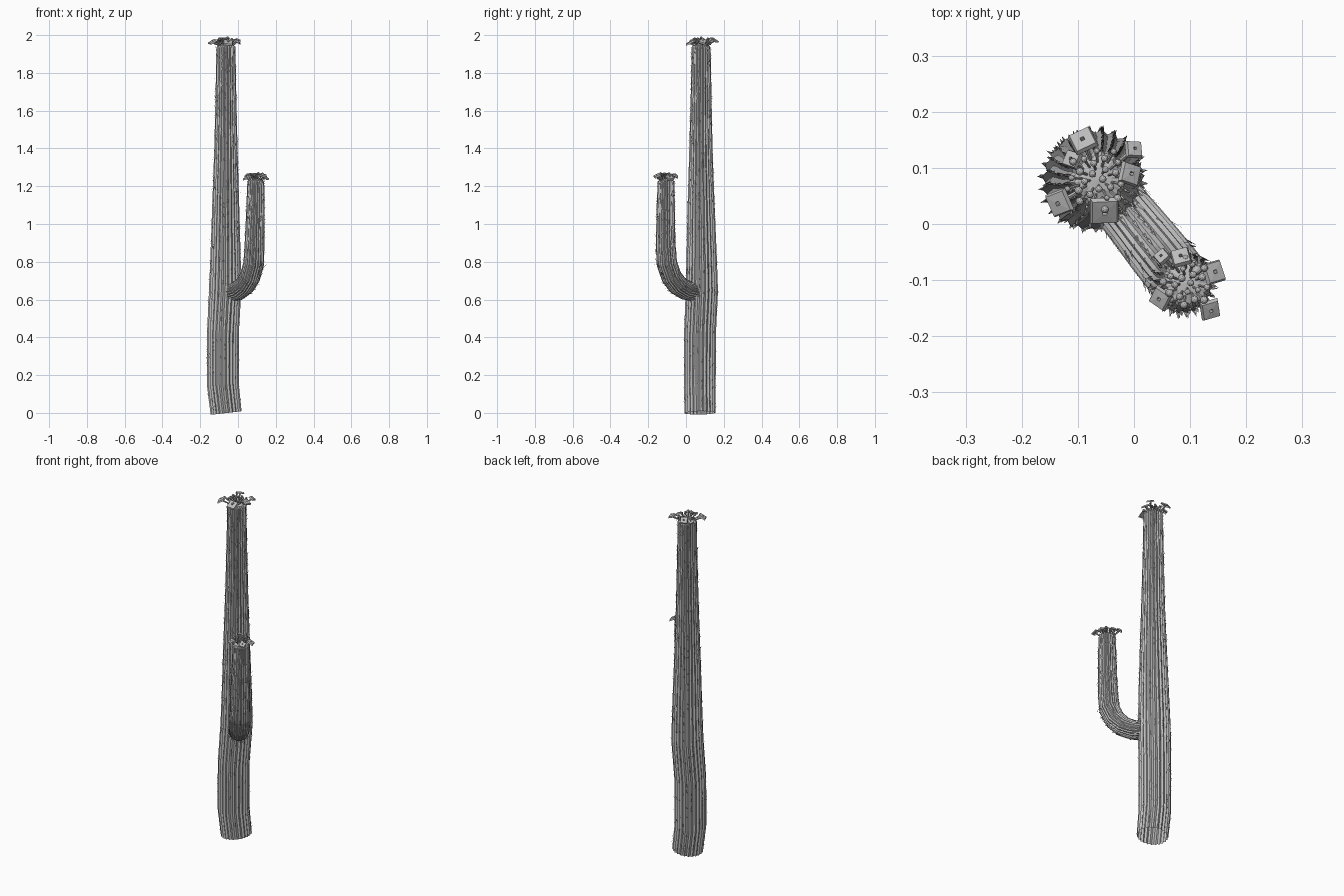
import bpy, bmesh, random
from math import sin, cos, pi, atan2
from mathutils import Vector, Matrix

random.seed(4)
if "Cube" in bpy.data.objects:
    bpy.data.objects.remove(bpy.data.objects["Cube"])

grey = bpy.data.materials.new("plain grey")
grey.use_nodes = True
grey.diffuse_color = (0.5, 0.5, 0.5, 1)
grey.node_tree.nodes["Principled BSDF"].inputs["Base Color"].default_value = (0.5, 0.5, 0.5, 1)

RIBS = 24
SIDE = Vector((0.79, 0.61, 0)).normalized()


def finish(bm, name):
    mesh = bpy.data.meshes.new(name)
    bm.to_mesh(mesh)
    bm.free()
    mesh.materials.append(grey)
    obj = bpy.data.objects.new(name, mesh)
    bpy.context.collection.objects.link(obj)
    return obj


def frames(path):
    """Centre, radius and two cross-section axes for each path point."""
    pts = [Vector(p[:3]) for p in path]
    for i, p in enumerate(pts):
        t = (pts[min(i + 1, len(pts) - 1)] - pts[max(i - 1, 0)]).normalized()
        n = t.cross(SIDE).normalized()
        yield p, path[i][3], n.cross(t), n, t


def ribbed_stem(name, path, depth):
    """Fluted tube with an open foot and a low domed top."""
    bm = bmesh.new()
    rings = list(frames(path))
    p, r, a, b, t = rings[-1]
    rings += [(p + t * r * h, r * s, a, b, t) for h, s in ((0.2, 0.85), (0.32, 0.5))]
    loops = []
    for p, r, a, b, t in rings:
        loop = []
        for k in range(RIBS * 2):
            ang = pi * k / RIBS
            rr = r * (1 - depth * (k % 2))
            loop.append(bm.verts.new(p + (a * cos(ang) + b * sin(ang)) * rr))
        loops.append(loop)
    for lo, hi in zip(loops, loops[1:]):
        for k in range(RIBS * 2):
            j = (k + 1) % (RIBS * 2)
            bm.faces.new((lo[k], lo[j], hi[j], hi[k]))
    p, r, a, b, t = rings[-1]
    tip = bm.verts.new(p + t * r * 0.1)
    for k in range(RIBS * 2):
        bm.faces.new((loops[-1][k], loops[-1][(k + 1) % (RIBS * 2)], tip))
    bmesh.ops.recalc_face_normals(bm, faces=bm.faces)
    return finish(bm, name)


def spines(name, path, per_rib):
    """Small triangular thorns scattered along the rib crests."""
    bm = bmesh.new()
    rings = list(frames(path))
    lengths = [(y[0] - x[0]).length for x, y in zip(rings, rings[1:])]
    for k in range(RIBS):
        ang = 2 * pi * k / RIBS
        for _ in range(per_rib):
            i = random.choices(range(len(lengths)), lengths)[0]
            f = random.random()
            (p, r, a, b, t), (q, s, c, d, u) = rings[i], rings[i + 1]
            out = (a * cos(ang) + b * sin(ang)).lerp(c * cos(ang) + d * sin(ang), f)
            base = p.lerp(q, f) + out * (r + (s - r) * f) * 0.98
            across = t.cross(out).normalized() * 0.003
            tip = base + out * random.uniform(0.005, 0.011) + t * random.uniform(0.015, 0.03)
            bm.faces.new([bm.verts.new(v) for v in (base - across, base + across, tip)])
    return finish(bm, name)


def tube(bm, start, end, r1, r2, sides, spin=0.0, caps=True):
    axis = end - start
    m = Matrix.Translation((start + end) / 2) @ axis.to_track_quat("Z", "Y").to_matrix().to_4x4()
    bmesh.ops.create_cone(bm, cap_ends=caps, segments=sides, radius1=r1, radius2=r2,
                          depth=axis.length, matrix=m @ Matrix.Rotation(spin, 4, "Z"))


def flowers(name, top, places):
    """Four-sided trumpets leaning outwards round the crown."""
    bm = bmesh.new()
    for x, y, size in places:
        flat = Vector((x, y, 0)) - Vector((top[0], top[1], 0))
        out = flat.normalized()
        root = Vector(top) + out * 0.03 + Vector((0, 0, -0.012))
        lean = (out * 0.6 + Vector((0, 0, 1))).normalized()
        mouth = Vector((x, y, top[2] + random.uniform(0.012, 0.03)))
        throat = mouth - lean * 0.012
        tube(bm, root, throat, 0.003, 0.005, 6)
        # flared petals with a small sunken square throat
        rot = lean.to_track_quat("Z", "Y").to_matrix().to_4x4()
        rot = Matrix.Translation(mouth) @ rot @ Matrix.Rotation(random.uniform(0, pi), 4, "Z")
        rows = []
        for rad, h in ((size * 0.72, -0.009), (size * 0.62, -0.001), (size * 0.12, 0.0), (size * 0.08, -0.01)):
            rows.append([bm.verts.new(rot @ Vector((rad * cos(pi * k / 2), rad * sin(pi * k / 2), h)))
                         for k in range(4)])
        for lo, hi in zip(rows, rows[1:]):
            for k in range(4):
                j = (k + 1) % 4
                bm.faces.new((lo[k], lo[j], hi[j], hi[k]))
        bm.faces.new(rows[-1])
    return finish(bm, name)


def buds(name, top, count, spread):
    """Round buds on thin stalks fanning over the crown."""
    bm = bmesh.new()
    for i in range(count):
        ang = i * 2.4
        rad = spread * ((i + 0.5) / count) ** 0.5
        out = Vector((cos(ang), sin(ang), 0))
        root = Vector(top) + out * rad * 0.6
        end = Vector(top) + out * rad + Vector((0, 0, random.uniform(0.022, 0.04) - rad * 0.25))
        tube(bm, root, end, 0.002, 0.003, 5)
        bmesh.ops.create_icosphere(bm, subdivisions=2, radius=random.uniform(0.005, 0.0075),
                                   matrix=Matrix.Translation(end))
    obj = finish(bm, name)
    return obj


# Trunk: gently leaning near the foot, tapering to the crown
trunk = [(-0.063, 0.075, 0, 0.083), (-0.08, 0.073, 0.15, 0.085), (-0.08, 0.074, 0.42, 0.085),
         (-0.068, 0.084, 0.65, 0.086), (-0.066, 0.083, 0.82, 0.081), (-0.065, 0.08, 1.1, 0.072),
         (-0.064, 0.079, 1.4, 0.062), (-0.064, 0.08, 1.7, 0.055), (-0.064, 0.08, 1.935, 0.051)]
ribbed_stem("trunk", trunk, 0.09)
spines("trunk_spines", trunk, 26)

# Arm: leaves the trunk sideways and turns upright
arm = [(-0.03, 0.04, 0.64, 0.05), (0.005, -0.003, 0.65, 0.052), (0.036, -0.042, 0.675, 0.054),
       (0.064, -0.077, 0.72, 0.055), (0.083, -0.101, 0.79, 0.055), (0.087, -0.107, 0.88, 0.053),
       (0.09, -0.108, 1.0, 0.05), (0.093, -0.107, 1.12, 0.048), (0.094, -0.105, 1.222, 0.045)]
ribbed_stem("arm", arm, 0.09)
spines("arm_spines", arm, 12)

# Crowns
trunk_top = (-0.064, 0.08, 1.952)
arm_top = (0.094, -0.105, 1.236)
flowers("trunk_flowers", trunk_top, [(-0.092, 0.152, 0.042), (0.002, 0.135, 0.03), (-0.004, 0.09, 0.038),
                                     (-0.052, 0.02, 0.05), (-0.136, 0.036, 0.042), (-0.113, 0.117, 0.03)])
flowers("arm_flowers", arm_top, [(0.083, -0.056, 0.033), (0.145, -0.085, 0.038), (0.138, -0.155, 0.034),
                                 (0.044, -0.134, 0.034), (0.048, -0.056, 0.024)])
buds("trunk_buds", trunk_top, 26, 0.058)
buds("arm_buds", arm_top, 20, 0.045)
